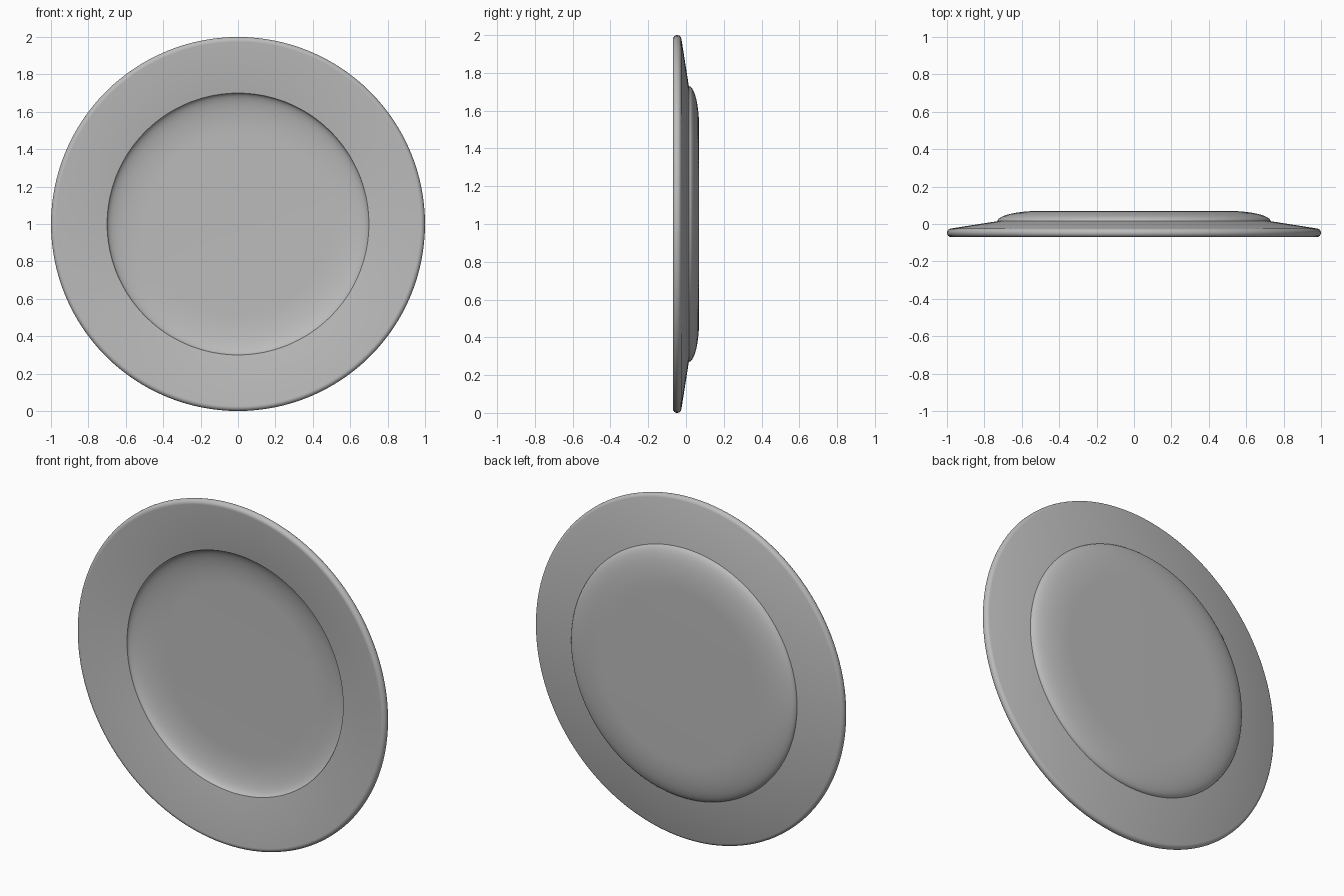
import bpy
import bmesh
import math
from mathutils import Matrix, Vector

cube = bpy.data.objects.get("Cube")
if cube:
    bpy.data.objects.remove(cube, do_unlink=True)

SEGMENTS = 128


def arc(centre, radii, start, end, steps):
    """Points (radius, depth) along part of an ellipse, angles in degrees."""
    points = []
    for i in range(steps + 1):
        a = math.radians(start + (end - start) * i / steps)
        points.append((centre[0] + radii[0] * math.cos(a),
                       centre[1] + radii[1] * math.sin(a)))
    return points


# Glaze colour
glaze = bpy.data.materials.new("grey_glaze")
glaze.use_nodes = True
grey = (0.5, 0.5, 0.5, 1)
glaze.diffuse_color = grey
glaze.node_tree.nodes["Principled BSDF"].inputs["Base Color"].default_value = grey

# Cross-section: back centre, foot curve, rounded rim, front well, front centre
profile = [(0, 0.07)]
profile += arc((0.5, 0.015), (0.23, 0.055), 90, 0, 12)
profile += arc((0.977, -0.047), (0.023, 0.023), 80, -98, 10)
profile += arc((0.48, -0.027), (0.22, 0.055), 0, 90, 12)
profile += [(0, 0.028)]

# Spin the cross-section about the front-to-back axis
bm = bmesh.new()
verts = [bm.verts.new((r, y, 0)) for r, y in profile]
edges = [bm.edges.new(pair) for pair in zip(verts, verts[1:])]
bmesh.ops.spin(bm, geom=verts + edges, cent=(0, 0, 0), axis=(0, 1, 0),
               angle=math.tau, steps=SEGMENTS)
bmesh.ops.remove_doubles(bm, verts=bm.verts, dist=0.0001)
bmesh.ops.recalc_face_normals(bm, faces=bm.faces)
bmesh.ops.transform(bm, matrix=Matrix.Translation(Vector((0, 0, 1))), verts=bm.verts)

mesh = bpy.data.meshes.new("plate")
bm.to_mesh(mesh)
bm.free()
mesh.materials.append(glaze)
plate = bpy.data.objects.new("plate", mesh)
bpy.context.collection.objects.link(plate)

# Smooth glaze with crisp well and foot edges
bpy.context.view_layer.objects.active = plate
plate.select_set(True)
bpy.ops.object.shade_smooth_by_angle(angle=math.radians(40))
